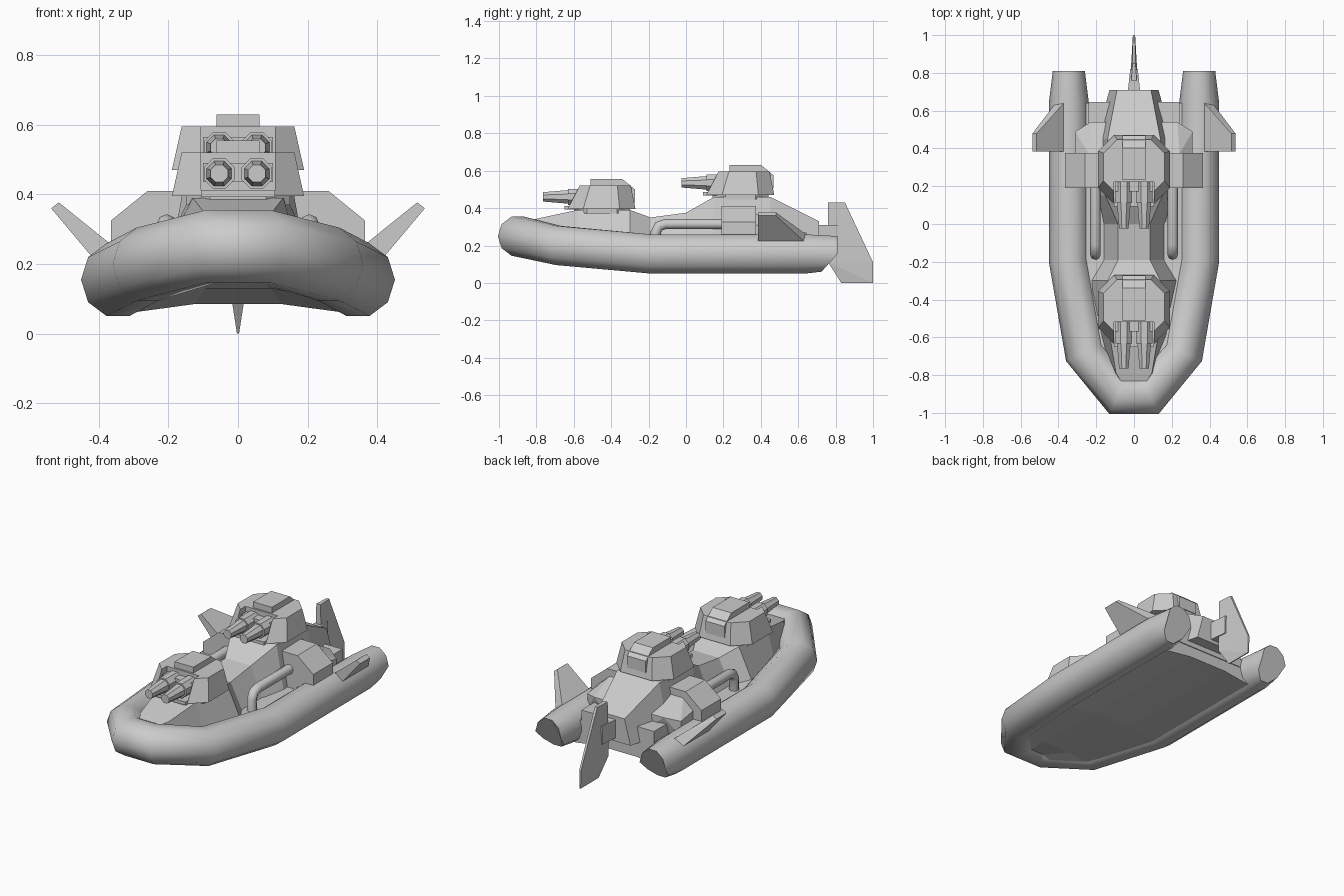
import bpy, bmesh
from math import sin, cos, pi, radians
from mathutils import Vector

if "Cube" in bpy.data.objects:
    bpy.data.objects.remove(bpy.data.objects["Cube"])


def finish(name, bm, smooth=None):
    bmesh.ops.recalc_face_normals(bm, faces=bm.faces)
    me = bpy.data.meshes.new(name)
    bm.to_mesh(me)
    bm.free()
    ob = bpy.data.objects.new(name, me)
    bpy.context.collection.objects.link(ob)
    bpy.ops.object.select_all(action='DESELECT')
    ob.select_set(True)
    bpy.context.view_layer.objects.active = ob
    if smooth:
        bpy.ops.object.shade_smooth_by_angle(angle=radians(smooth))
    return ob


def loft(name, rings, smooth=None):
    bm = bmesh.new()
    rows = [[bm.verts.new(p) for p in r] for r in rings]
    n = len(rows[0])
    for a, b in zip(rows, rows[1:]):
        for i in range(n):
            j = (i + 1) % n
            bm.faces.new((a[i], a[j], b[j], b[i]))
    bm.faces.new(rows[0])
    bm.faces.new(rows[-1])
    return finish(name, bm, smooth)


def hull(name, pts):
    bm = bmesh.new()
    for p in pts:
        bm.verts.new(p)
    bmesh.ops.convex_hull(bm, input=bm.verts)
    bmesh.ops.dissolve_limit(bm, angle_limit=0.02, verts=bm.verts, edges=bm.edges)
    return finish(name, bm)


def box(name, x0, x1, y0, y1, z0, z1):
    return hull(name, [(x, y, z) for x in (x0, x1) for y in (y0, y1) for z in (z0, z1)])


def extrude_y(name, profile, y0, y1, s=1):
    return hull(name, [(s * x, y, z) for x, z in profile for y in (y0, y1)])


def barrel(name, x, z, steps, sides=8):
    # lathe along y; steps are (y, radius)
    return loft(name, [[(x + r * cos((k + .5) * 2 * pi / sides), y, z + r * sin((k + .5) * 2 * pi / sides))
                        for k in range(sides)] for y, r in steps], 30)


# Inflatable side tube: one ten-sided sweep from stern round the bow to stern
half = [(.345, .81, .155), (.345, .64, .155), (.345, -.19, .155), (.26, -.68, .20), (.08, -.90, .25)]
path = [Vector(p) for p in half] + [Vector((-x, y, z)) for x, y, z in reversed(half)]
rings = []
for i, p in enumerate(path):
    d1 = (p - path[max(i - 1, 0)]).to_2d()
    d2 = (path[min(i + 1, len(path) - 1)] - p).to_2d()
    d1 = d1.normalized() if d1.length else d2.normalized()
    d2 = d2.normalized() if d2.length else d1
    t = (d1 + d2).normalized()
    side = Vector((-t.y, t.x, 0)) / max(t.dot(d1), .5)
    end = i in (0, len(path) - 1)
    ring = []
    for k in range(10):
        a = k * pi / 5
        q = p + side * cos(a) * (.085 if end else .106) + Vector((0, 0, sin(a) * (.1 if end else .11)))
        if end and sin(a) < -.1:
            q.y += .09 * sin(a)     # undercut stern cap
        ring.append(q)
    rings.append(ring)
loft("side_tube", rings, 50)

# Floor plate with arched underside
loft("floor", [[(-w, y, c + .05), (w, y, c + .05), (w, y, c - .1), (.36 * w, y, c - .07),
                (-.36 * w, y, c - .07), (-w, y, c - .1)]
               for y, w, c in [(.64, .345, .155), (-.19, .345, .155), (-.68, .26, .20), (-.9, .08, .25)]])

# Central superstructure: y, base half width, top half width, top z
loft("superstructure", [[(-b, y, .18), (b, y, .18), (t, y, z), (-t, y, z)] for y, b, t, z in [
    (-.83, .08, .07, .335), (-.79, .11, .095, .345), (-.58, .19, .13, .39), (-.30, .24, .14, .39),
    (-.19, .17, .085, .35), (0, .17, .085, .375), (.15, .20, .15, .46), (.45, .20, .14, .46),
    (.71, .13, .09, .33)]])
box("stern_deck", -.24, .24, .37, .645, .15, .27)

for s, side in ((1, "right"), (-1, "left")):
    # Engine housing with sloped outer shoulder, and its lower rear fairing
    extrude_y(side + "_housing", [(.1, .19), (.1, .41), (.26, .41), (.365, .325), (.365, .2)], .19, .375, s)
    hull(side + "_rear_fairing", [(s * x, y, z) for x, y, z in [
        (.1, .37, .2), (.31, .37, .2), (.31, .37, .31), (.24, .37, .37), (.1, .37, .37),
        (.1, .54, .2), (.31, .49, .2), (.31, .49, .29), (.23, .54, .31), (.1, .54, .31)]])
    # Bent pipe running forward and down into the floor
    pts = [(.22, .315), (-.11, .315), (-.145, .303), (-.162, .27), (-.162, .18)]
    rings = []
    for i, (y, z) in enumerate(pts):
        a, b = Vector(pts[max(i - 1, 0)]), Vector(pts[min(i + 1, len(pts) - 1)])
        t = (b - a).normalized()
        rings.append([(s * .205 + .028 * cos(k * pi / 4), y - t.y * .028 * sin(k * pi / 4),
                       z + t.x * .028 * sin(k * pi / 4)) for k in range(8)])
    loft(side + "_pipe", rings, 50)
    # Swept outboard fin
    hull(side + "_fin", [(s * x, y, z) for x, z, y1 in [
        (.372, .262, .64), (.415, .215, .64), (.515, .377, .48), (.537, .36, .48)] for y in (.385, y1)])

# Rudder blade, thin trailing edge, with its hinge bracket
hull("rudder", [(s * w, y, z) for s in (-1, 1) for w, y, z in [
    (.014, .76, .43), (.008, .85, .43), (.020, .76, .11), (.006, 1, .11), (.003, 1, 0), (.003, .83, 0)]])
hull("rudder_bracket", [(s * w, y, z) for s in (-1, 1) for w, y in [(.035, .68), (.02, .82)] for z in (.2, .31)])


def octagon(w, y0, y1, z, c):
    return [(s * x, y, z) for s in (-1, 1) for x, y in [(c, y0), (w, y0 + w - c), (w, y1 - w + c), (c, y1)]]


def turret(tag, dy, dz):
    def o(pts):
        return [(x, y + dy, z + dz) for x, y, z in pts]
    # Eight-sided tapered body with a front notch for the guns
    body = hull(tag + "_turret", o(octagon(.19, -.635, -.27, .395, .105) + octagon(.162, -.585, -.295, .52, .09)))
    cut = box(tag + "_cutter", -.107, .107, -.8 + dy, -.52 + dy, .41 + dz, .6 + dz)
    cut.hide_render = True
    bpy.context.view_layer.objects.active = body
    m = body.modifiers.new("notch", 'BOOLEAN')
    m.operation, m.object, m.solver = 'DIFFERENCE', cut, 'EXACT'
    bpy.ops.object.modifier_apply(modifier=m.name)
    bpy.data.objects.remove(cut)
    # Turntable and front lip
    hull(tag + "_turntable", o(octagon(.15, -.60, -.30, .37, .08) + octagon(.15, -.60, -.30, .40, .08)))
    box(tag + "_lip", -.107, .107, -.65 + dy, -.5 + dy, .392 + dz, .412 + dz)
    # Roof hatch running down the back
    hull(tag + "_hatch", o([(s * .062, y, z) for s in (-1, 1) for y, z in [
        (-.51, .50), (-.51, .555), (-.34, .555), (-.273, .50), (-.273, .43), (-.34, .43)]]))
    # Twin guns on a cross shaft
    box(tag + "_gun_mount", -.1, .1, -.57 + dy, -.51 + dy, .435 + dz, .49 + dz)
    for s, side in ((1, "right"), (-1, "left")):
        barrel(f"{tag}_{side}_gun", s * .054, .46 + dz, [(y + dy, r) for y, r in [
            (-.51, .047), (-.60, .047), (-.632, .047), (-.632, .039), (-.765, .027)]])


turret("front", 0, 0)
turret("rear", .742, .075)
